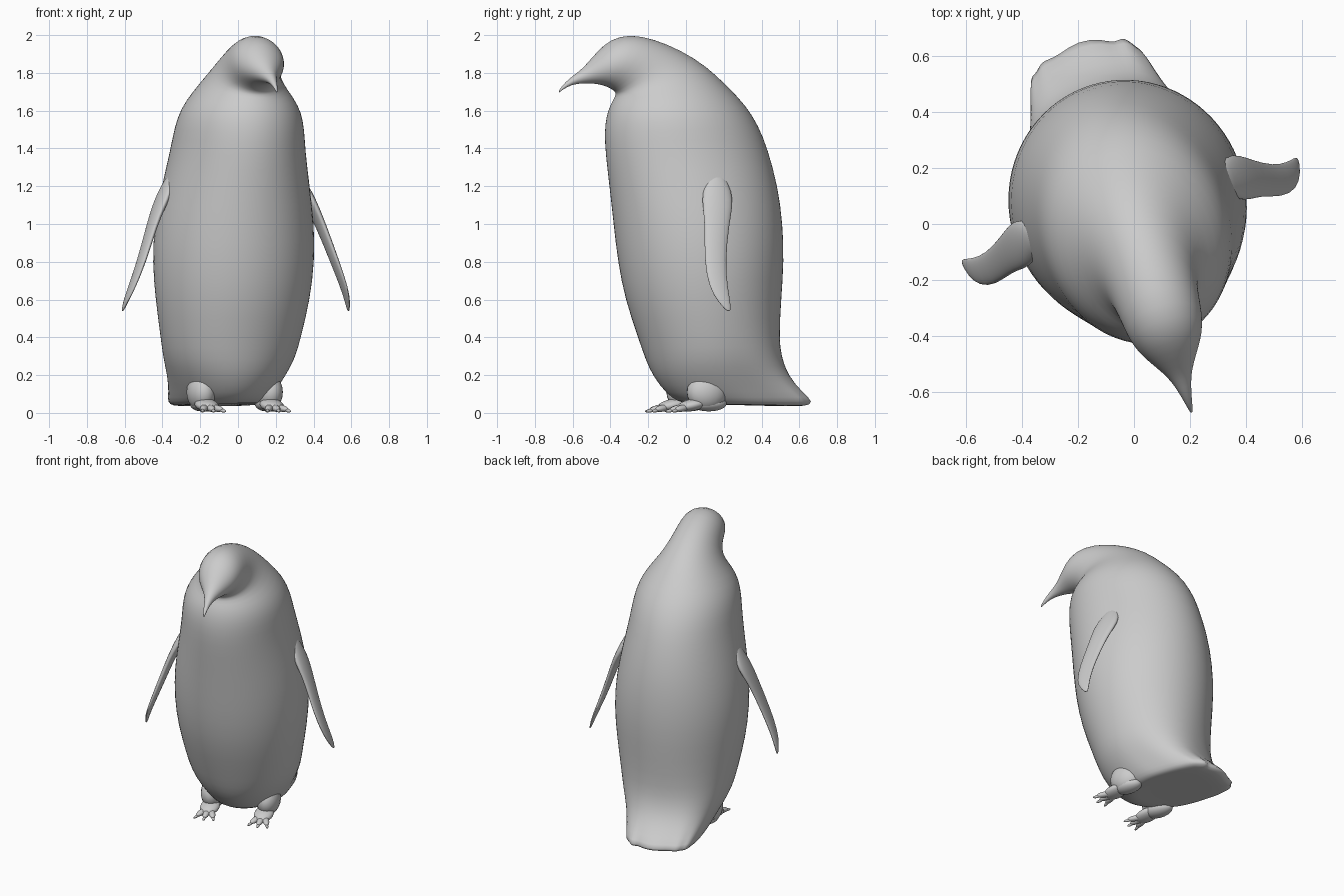
import bpy, bmesh, math
from mathutils import Vector, Matrix

cube = bpy.data.objects.get("Cube")
if cube:
    bpy.data.objects.remove(cube, do_unlink=True)

TURN = math.radians(17)   # the bird stands turned a little to its left
SIDES = 40

grey = bpy.data.materials.new("plain_grey")
grey.use_nodes = True
grey.diffuse_color = (0.6, 0.6, 0.6, 1)
grey.node_tree.nodes["Principled BSDF"].inputs["Base Color"].default_value = grey.diffuse_color


def finish(name, bm, mirror=False, levels=1):
    """Turn a bmesh into a smooth, turned and optionally mirrored object."""
    bmesh.ops.recalc_face_normals(bm, faces=bm.faces)
    for face in bm.faces:
        face.smooth = True
    mesh = bpy.data.meshes.new(name)
    bm.to_mesh(mesh)
    bm.free()
    mesh.materials.append(grey)
    obj = bpy.data.objects.new(name, mesh)
    bpy.context.collection.objects.link(obj)
    obj.rotation_euler.z = TURN
    if mirror:
        obj.modifiers.new("both_sides", 'MIRROR').use_mirror_merge = False
    if levels:
        sub = obj.modifiers.new("smooth", 'SUBSURF')
        sub.levels = sub.render_levels = levels
    return obj


def loft(bm, rings):
    """Skin a list of closed point rings and cap both ends."""
    loops = [[bm.verts.new(p) for p in ring] for ring in rings]
    for a, b in zip(loops, loops[1:]):
        for i in range(len(a)):
            j = (i + 1) % len(a)
            bm.faces.new((a[i], a[j], b[j], b[i]))
    for end in (loops[0], loops[-1]):
        centre = bm.verts.new(sum((v.co for v in end), Vector()) / len(end))
        for i in range(len(end)):
            bm.faces.new((end[i], end[(i + 1) % len(end)], centre))


def signed_pow(v, p):
    return math.copysign(abs(v) ** p, v)


def body_ring(front, back, half_width, square=1.0, ragged=0.0):
    """Ring spanning a front and a back point; its back half can be squared."""
    f, b = Vector((0, *front)), Vector((0, *back))
    mid, reach = (f + b) / 2, (b - f) / 2
    ring = []
    for i in range(SIDES):
        t = 2 * math.pi * i / SIDES
        c, s = math.cos(t), math.sin(t)
        p = square if s > 0 else 1.0
        pt = mid + reach * signed_pow(s, p)
        pt.x = half_width * signed_pow(c, p)
        if s > 0.3:   # feathered tail edge
            pt.y += ragged * (math.sin(i * 2.1) + 0.6 * math.sin(i * 1.3 + 1))
        ring.append(pt)
    return ring


# Body, neck, head and beak in one skin: front point, back point, half width
body = [
    ((0.08, 0.05), (0.56, 0.035), 0.16, 0.6),
    ((0.03, 0.045), (0.64, 0.035), 0.21, 0.55, 0.012),
    ((-0.04, 0.06), (0.685, 0.055), 0.235, 0.55, 0.016),
    ((-0.10, 0.10), (0.62, 0.11), 0.255, 0.6, 0.005),
    ((-0.17, 0.19), (0.54, 0.20), 0.30, 0.75),
    ((-0.21, 0.28), (0.505, 0.30), 0.345, 0.85),
    ((-0.25, 0.40), (0.495, 0.40), 0.37, 0.92),
    ((-0.32, 0.60), (0.51, 0.60), 0.41),
    ((-0.36, 0.80), (0.525, 0.80), 0.43),
    ((-0.385, 1.00), (0.52, 1.00), 0.422),
    ((-0.41, 1.20), (0.495, 1.20), 0.387),
    ((-0.435, 1.38), (0.44, 1.40), 0.35),
    ((-0.44, 1.49), (0.39, 1.52), 0.338),
    ((-0.43, 1.57), (0.32, 1.63), 0.315),
    ((-0.41, 1.63), (0.22, 1.73), 0.265),
    ((-0.385, 1.67), (0.11, 1.835), 0.20),
    ((-0.38, 1.695), (-0.03, 1.92), 0.162),
    ((-0.41, 1.715), (-0.18, 1.98), 0.148),
    ((-0.44, 1.728), (-0.31, 2.005), 0.14),
    ((-0.47, 1.737), (-0.41, 1.98), 0.12),
    ((-0.50, 1.742), (-0.48, 1.92), 0.09),
    ((-0.535, 1.745), (-0.535, 1.86), 0.06),
    ((-0.575, 1.745), (-0.58, 1.815), 0.036),
    ((-0.635, 1.738), (-0.64, 1.775), 0.019),
    ((-0.685, 1.71), (-0.69, 1.728), 0.009),
    ((-0.702, 1.695), (-0.705, 1.702), 0.004),
]
bm = bmesh.new()
loft(bm, [body_ring(*r) for r in body])
finish("body_and_head", bm)

# Flippers: x, y, z of the section centre, half thickness, half chord
flipper = [
    (0.345, 0.06, 1.27, 0.02, 0.04),
    (0.385, 0.055, 1.17, 0.035, 0.085),
    (0.425, 0.045, 1.09, 0.03, 0.085),
    (0.465, 0.03, 1.00, 0.024, 0.068),
    (0.535, -0.005, 0.80, 0.02, 0.06),
    (0.59, 0.0, 0.66, 0.015, 0.052),
    (0.615, 0.025, 0.585, 0.011, 0.034),
    (0.625, 0.045, 0.54, 0.005, 0.012),
]
bm = bmesh.new()
angles = [2 * math.pi * i / 16 for i in range(16)]
loft(bm, [[Vector((x + t * math.cos(a), y + w * math.sin(a), z)) for a in angles]
          for x, y, z, t, w in flipper])
finish("flippers", bm, mirror=True)


def blob(bm, centre, size, tilt=0.0, spin=0.0):
    """Stretched ball, tilted about x and then spun about z."""
    m = (Matrix.Translation(centre) @ Matrix.Rotation(spin, 4, 'Z')
         @ Matrix.Rotation(tilt, 4, 'X') @ Matrix.Diagonal((*size, 1)))
    bmesh.ops.create_uvsphere(bm, u_segments=20, v_segments=12, radius=1, matrix=m)


# Legs with heel
bm = bmesh.new()
blob(bm, (0.185, 0.06, 0.11), (0.075, 0.11, 0.10))
blob(bm, (0.18, 0.07, 0.05), (0.06, 0.10, 0.042))
finish("legs", bm, mirror=True, levels=0)

# Feet: sole, then three toes each with a claw
bm = bmesh.new()
blob(bm, (0.18, -0.02, 0.042), (0.062, 0.085, 0.032), tilt=0.2)
for spin in (-0.45, 0.0, 0.45):
    out = Vector((math.sin(spin), -math.cos(spin), 0))
    root = Vector((0.18, -0.015, 0))
    blob(bm, root + out * 0.075 + Vector((0, 0, 0.025)), (0.021, 0.055, 0.018), 0.15, spin)
    blob(bm, root + out * 0.125 + Vector((0, 0, 0.012)), (0.009, 0.028, 0.009), 0.15, spin)
finish("feet", bm, mirror=True, levels=0)
